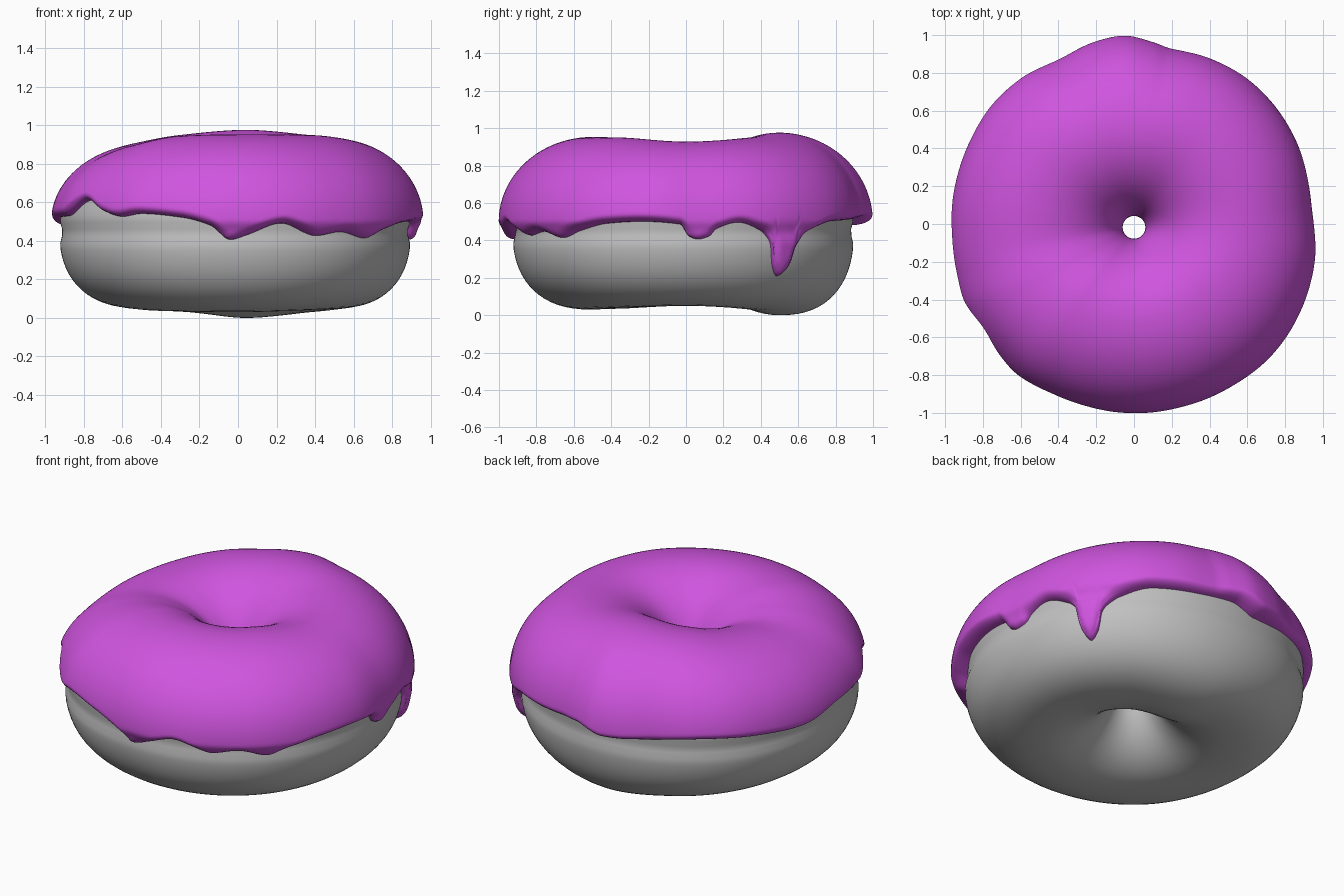
import bpy, bmesh, math

if "Cube" in bpy.data.objects:
    bpy.data.objects.remove(bpy.data.objects["Cube"])

COLS = 540      # columns around the ring
MID = 0.5       # radius of the crest


def material(name, rgb):
    m = bpy.data.materials.new(name)
    m.diffuse_color = (*rgb, 1)
    m.use_nodes = True
    m.node_tree.nodes["Principled BSDF"].inputs["Base Color"].default_value = m.diffuse_color
    return m


def periodic(points):
    """Smooth periodic curve through (degree, value) points without overshoot."""
    pts = sorted(points)
    n = len(pts)
    ext = [(a - 360, v) for a, v in pts] + pts + [(a + 360, v) for a, v in pts]
    tan = [0.0] * (3 * n)
    for i in range(1, 3 * n - 1):
        (a0, v0), (a1, v1), (a2, v2) = ext[i - 1:i + 2]
        s0, s1 = (v1 - v0) / (a1 - a0), (v2 - v1) / (a2 - a1)
        if s0 * s1 > 0:
            tan[i] = 2 * s0 * s1 / (s0 + s1)

    def f(deg):
        deg %= 360
        i = max(k for k in range(3 * n - 1) if ext[k][0] <= deg)
        (a, v), (b, w) = ext[i], ext[i + 1]
        h = b - a
        t = (deg - a) / h
        return ((2*t**3 - 3*t*t + 1) * v + (t**3 - 2*t*t + t) * h * tan[i]
                + (3*t*t - 2*t**3) * w + (t**3 - t*t) * h * tan[i + 1])
    return [f(360 * c / COLS) for c in range(COLS)]


# Outline, crest height, underside height and icing edge height around the ring
ice_r = periodic([(6, .945), (24, .962), (40, .973), (52, .976), (65, .967), (78, .952),
                  (84, .972), (93, 1.0), (102, .988), (115, .96), (128, .98), (139, .985),
                  (154, .975), (168, .97), (180, .97), (195, .98), (207, 1.0), (222, 1.003),
                  (234, 1.015), (246, 1.003), (258, 1.0), (276, 1.002), (300, 1.003),
                  (314, 1.008), (331, .998), (348, .98)])
crest = periodic([(0, .928), (45, .95), (85, .976), (125, .95), (150, .92), (170, .9),
                  (190, .885), (210, .91), (235, .945), (270, .953), (315, .95)])
under = periodic([(0, .05), (45, .03), (85, 0), (120, .03), (180, .05), (225, .035),
                  (270, .03), (315, .04)])
edge = periodic([(1, .42), (4, .405), (8, .42), (10.5, .46), (18, .495), (26, .455),
                 (29.5, .40), (31.2, .27), (34.3, .208), (37.4, .26), (39, .36), (45, .445),
                 (57, .5), (75, .51), (87, .52), (97, .48), (115, .5), (130, .515),
                 (150, .5), (168, .48), (185, .52), (202, .53), (215, .61), (224, .55),
                 (231, .525), (238, .54), (252, .52), (261, .48), (267.5, .405), (273, .43),
                 (284, .49), (296, .425), (305, .445), (315, .413), (322, .45), (333, .49),
                 (345, .5), (358, .485)])


def body_radius(c):
    t = 2 * math.pi * c / COLS
    return .913 - .015 * math.cos(t) - .015 * math.sin(t) + .022 * math.sin(2 * t) ** 2


def body_r_at(c, z):
    """Outer radius of the dough at a height, with the pale groove round its middle."""
    zc = .46
    h, n = (.43, 2.0) if z > zc else (zc - under[c], 2.4)
    q = min(abs(z - zc) / h, 1)
    r = MID + (body_radius(c) - MID) * (1 - q ** n) ** (1 / n)
    return r - .018 * math.exp(-((z - .445) / .04) ** 2)


def place(c, r, z):
    t = 2 * math.pi * c / COLS
    shift = -.02 * max(0, 1 - r / MID)      # the hole sits slightly forward
    return (r * math.cos(t), r * math.sin(t) + shift, z)


def ring_mesh(name, columns, mat, closed):
    bm = bmesh.new()
    grid = [[bm.verts.new(p) for p in col] for col in columns]
    rows = len(grid[0])
    for c in range(len(grid)):
        a, b = grid[c], grid[(c + 1) % len(grid)]
        for k in range(rows if closed else rows - 1):
            k2 = (k + 1) % rows
            bm.faces.new((a[k], b[k], b[k2], a[k2]))
    for f in bm.faces:
        f.smooth = True
    bmesh.ops.recalc_face_normals(bm, faces=bm.faces)
    me = bpy.data.meshes.new(name)
    bm.to_mesh(me)
    bm.free()
    me.materials.append(mat)
    ob = bpy.data.objects.new(name, me)
    bpy.context.collection.objects.link(ob)
    return ob


# Dough: closed lumpy ring
dough = []
for c in range(0, COLS, 3):
    col = []
    for k in range(72):
        a = 2 * math.pi * k / 72
        s, co = math.sin(a), math.cos(a)
        h = min(.41, crest[c] - .52) if s > 0 else .46 - under[c]
        z = .46 + h * s
        r = body_r_at(c, z) if co > 0 else MID + (MID - .085) * co
        col.append(place(c, r, z))
    dough.append(col)
ring_mesh("dough", dough, material("dough grey", (.53, .53, .53)), True)

# Icing: from the dripping outer edge, over the crest, down into the hole
OUT, INN, ROUND = 40, 22, .045
icing = []
for c in range(COLS):
    col = []
    up = crest[c] - .5
    e = edge[c] - .5
    a0 = math.asin(e / (up if e > 0 else .46))
    for k in range(OUT):
        a = a0 + (math.pi / 2 - a0) * (k / OUT) ** 1.5
        s = math.sin(a)
        z = .5 + (up if s > 0 else .46) * s
        base = body_r_at(c, z)
        if s > 0:
            r = MID + (ice_r[c] - MID) * math.cos(a)
        else:
            gap = ice_r[c] - body_r_at(c, .5)
            f = min(1, (.5 - z) / .15)
            r = base + gap + (.045 - gap) * f
        # round the lip by distance to the edge curve
        d = ROUND
        if z - edge[c] < .2:
            for j in range(-12, 13):
                dz = max(0, z - edge[(c + j) % COLS])
                d = min(d, math.hypot(dz, j * .0108))
        w = math.sqrt(max(0, 1 - (1 - d / ROUND) ** 2))
        col.append(place(c, (base - .012) * (1 - w) + r * w, z))
    for k in range(INN + 1):
        a = math.pi / 2 * k / INN
        col.append(place(c, MID - (MID - .06) * math.sin(a), .5 + up * math.cos(a)))
    col += [place(c, .062, .46), place(c, .075, .44), place(c, .1, .44)]
    icing.append(col)
ring_mesh("icing", icing, material("icing purple", (.63, .09, .74)), False)
